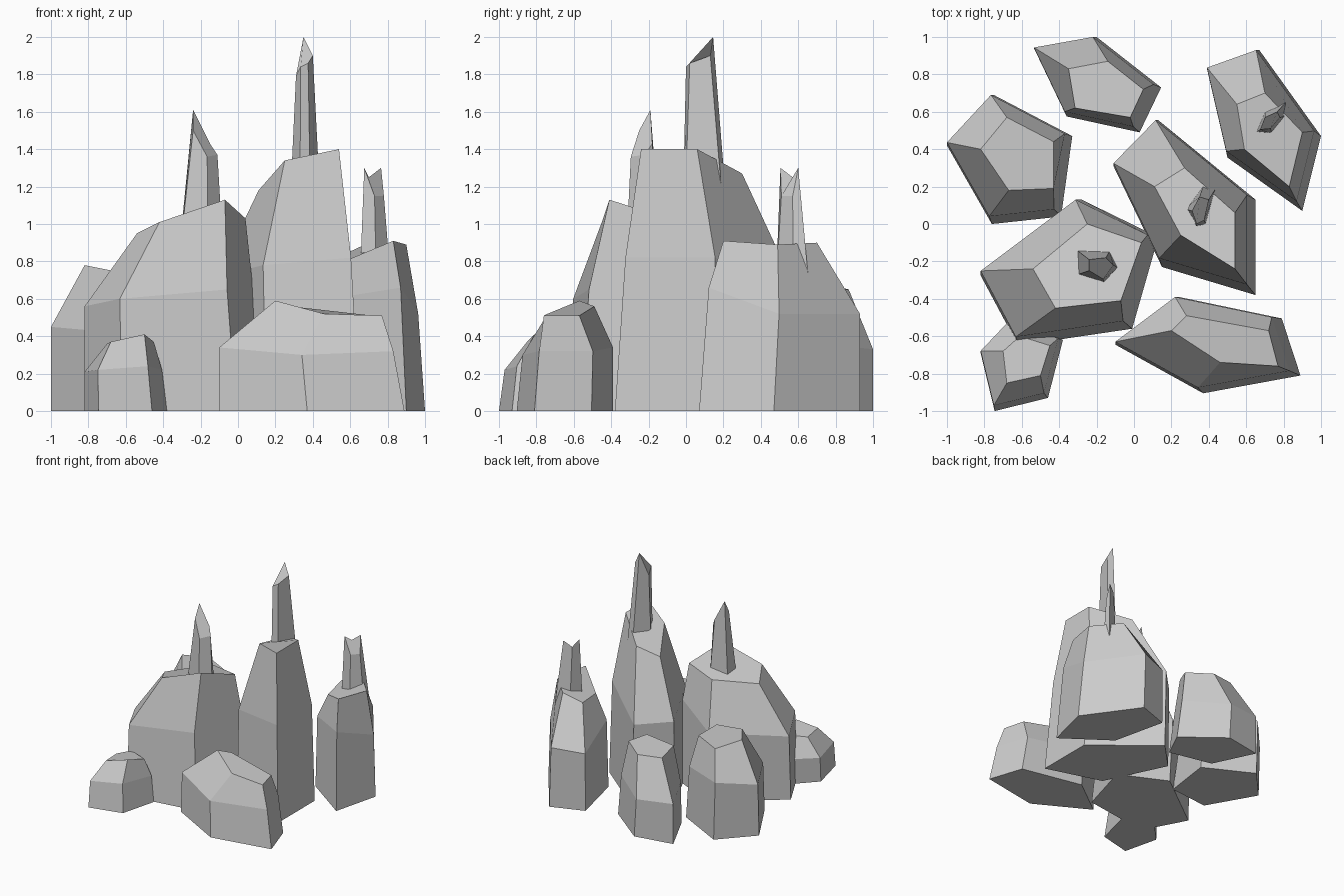
import bpy, bmesh


def stone(name, outline, foot, shoulder, crown):
    """Five-sided stone: outline ring at foot, optional tapered shoulder ring, crown ring."""
    x0 = min(p[0] for p in outline)
    y1 = max(p[1] for p in outline)
    rings = [[(x, y, foot) for x, y in outline]]
    if shoulder:
        # the stone leans to the back left as it rises
        k = 0.94
        rings.append([(x0 + (x - x0) * k, y1 + (y - y1) * k, z)
                      for (x, y), z in zip(outline, shoulder)])
    rings.append(crown)
    bm = bmesh.new()
    vs = [[bm.verts.new(p) for p in r] for r in rings]
    n = len(outline)
    for lo, hi in zip(vs, vs[1:]):
        for i in range(n):
            j = (i + 1) % n
            bm.faces.new((lo[i], lo[j], hi[j], hi[i]))
    bm.faces.new(vs[0])
    bm.faces.new(vs[-1])
    bmesh.ops.recalc_face_normals(bm, faces=bm.faces)
    me = bpy.data.meshes.new(name)
    bm.to_mesh(me)
    bm.free()
    ob = bpy.data.objects.new(name, me)
    bpy.context.collection.objects.link(ob)
    return ob


# Every ring runs: left, back, right, front right, front left

# Tall rocks
stone("tall_rock",
      [(-.11, .31), (.13, .555), (.65, .13), (.65, -.38), (.15, -.23)],
      0, [.72, .72, .82, .82, .78],
      [(.11, .2, 1.18), (.27, .3, 1.27), (.54, .06, 1.4), (.54, -.24, 1.4), (.25, -.06, 1.34)])
stone("broad_rock",
      [(-.82, -.275), (-.28, .13), (.13, -.07), (-.01, -.56), (-.62, -.65)],
      0, [.56, .6, .72, .65, .6],
      [(-.54, -.24, .95), (-.25, 0, 1.0), (.04, -.1, 1.03), (-.07, -.41, 1.13), (-.42, -.45, 1.01)])
stone("right_rock",
      [(.39, .83), (.67, .93), (1, .47), (.9, .07), (.5, .355)],
      0, [.5, .52, .52, .66, .6],
      [(.55, .64, .83), (.7, .7, .9), (.9, .49, .89), (.83, .2, .91), (.59, .4, .81)])

# Low boulders
stone("left_boulder",
      [(-1, .42), (-.75, .69), (-.33, .47), (-.39, .04), (-.76, 0)],
      0, [.45, .5, .46, .43, .43],
      [(-.82, .4, .78), (-.68, .57, .73), (-.43, .44, .73), (-.43, .19, .73), (-.67, .18, .75)])
stone("back_boulder",
      [(-.535, .94), (-.2, 1), (.145, .73), (.03, .49), (-.36, .575)],
      0, [.35, .33, .36, .38, .37],
      [(-.35, .83, .66), (-.14, .87, .65), (.05, .72, .66), (-.02, .57, .68), (-.315, .62, .68)])
stone("front_left_boulder",
      [(-.82, -.69), (-.64, -.5), (-.38, -.62), (-.46, -.93), (-.745, -1)],
      0, [.21, .22, .22, .24, .22],
      [(-.7, -.68, .36), (-.61, -.6, .38), (-.45, -.65, .37), (-.5, -.81, .41), (-.68, -.85, .37)])
stone("front_right_boulder",
      [(-.1, -.645), (.24, -.39), (.79, -.505), (.89, -.81), (.37, -.905)],
      0, [.34, .34, .32, .32, .3],
      [(.2, -.57, .59), (.28, -.49, .56), (.72, -.57, .51), (.77, -.76, .51), (.46, -.74, .52)])

# Thin spires on the three tall rocks
stone("tall_spire",
      [(.27, .08), (.38, .23), (.45, .21), (.39, -.01), (.33, -.02)],
      .93, None,
      [(.31, .07, 1.79), (.35, .145, 2.0), (.4, .13, 1.9), (.375, .02, 1.86), (.335, 0, 1.84)])
stone("broad_spire",
      [(-.305, -.14), (-.13, -.145), (-.085, -.235), (-.16, -.315), (-.3, -.27)],
      .95, None,
      [(-.24, -.19, 1.61), (-.15, -.18, 1.43), (-.11, -.22, 1.37), (-.165, -.295, 1.36), (-.24, -.25, 1.5)])
stone("right_spire",
      [(.65, .49), (.7, .61), (.82, .66), (.82, .575), (.74, .48)],
      .65, None,
      [(.675, .505, 1.3), (.7, .57, 1.25), (.765, .6, 1.3), (.78, .57, 1.15), (.73, .51, 1.15)])
